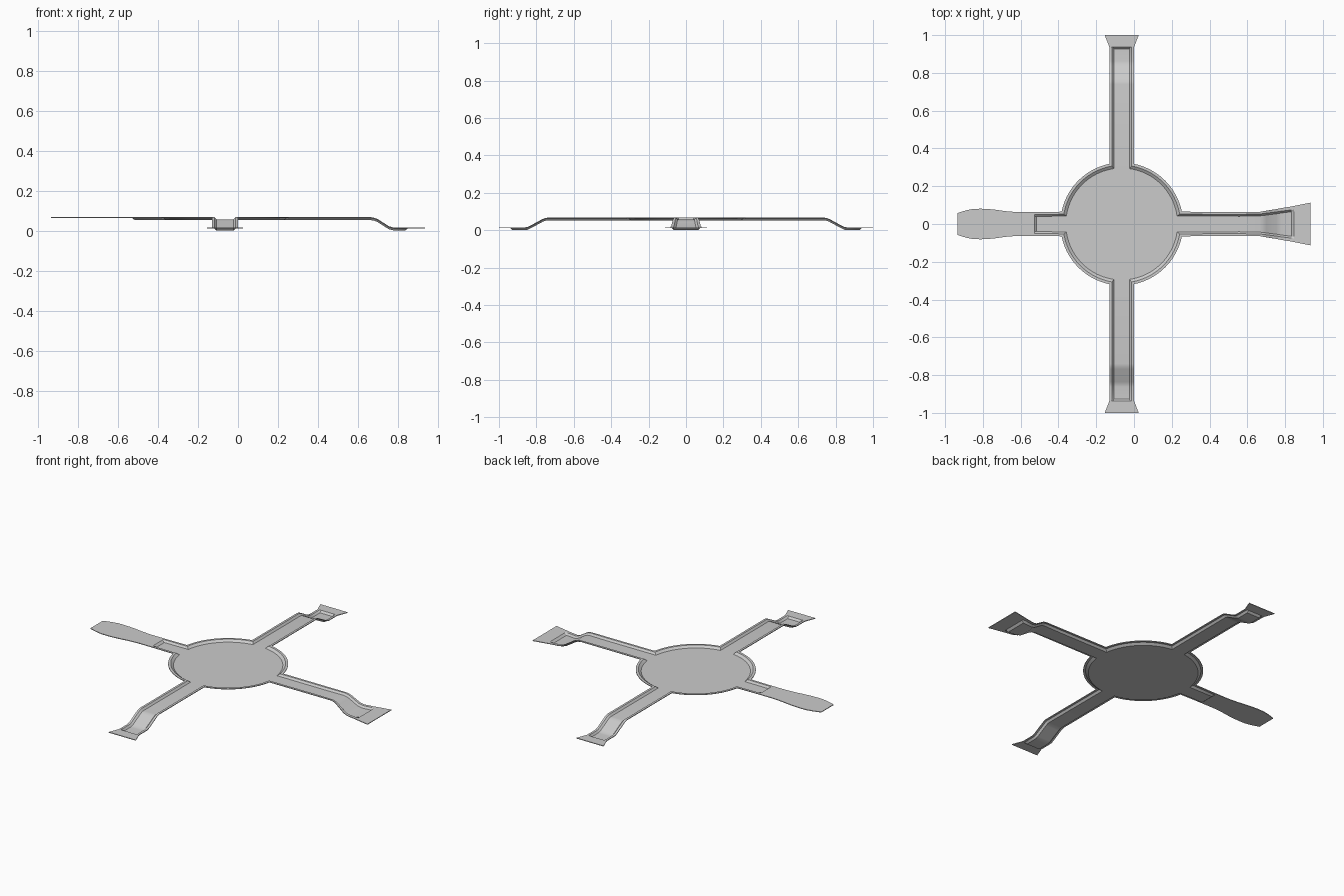
import bpy, bmesh
from math import sin, cos, asin, sqrt, pi
from mathutils import Vector

if "Cube" in bpy.data.objects:
    bpy.data.objects.remove(bpy.data.objects["Cube"])

CX = -0.065                      # hub centre on x
TOP, DROP, DEPTH = 0.067, 0.052, 0.011
RADII = (0.325, 0.311, 0.296)    # rim edge, wall top, wall foot
WIDTHS = (0.065, 0.052, 0.042)   # same three lines along an arm
SEG = 20

bm = bmesh.new()


def face(points):
    """Add one upward facing sheet face."""
    f = bm.faces.new([bm.verts.new(p) for p in points])
    f.normal_update()
    if f.normal.z < 0:
        f.normal_flip()


def place(r, side, z, angle):
    return Vector((CX + r * cos(angle) - side * sin(angle),
                   r * sin(angle) + side * cos(angle), z))


def level(k, drop=0, depth=1):
    return TOP - DROP * drop - (DEPTH * depth if k == 2 else 0)


def arm(angle, stations):
    """Sweep the channel section; station = (r, half widths, drop, depth)."""
    order = [(-1, 0), (-1, 1), (-1, 2), (1, 2), (1, 1), (1, 0)]
    rows = [[place(sqrt(RADII[k] ** 2 - WIDTHS[k] ** 2), s * WIDTHS[k], level(k), angle)
             for s, k in order]]
    for r, w, drop, depth in stations:
        rows.append([place(r, s * w[k], level(k, drop, depth), angle) for s, k in order])
    for a, b in zip(rows, rows[1:]):
        for i in range(5):
            face((a[i], b[i], b[i + 1], a[i + 1]))


def widths(w, inner=None):
    inner = inner or w - 0.013
    return (w, inner, inner - 0.010)


# Hub: four quarter rims with a step down to the round floor
floor = []
for q in range(4):
    arcs = []
    for k in range(3):
        gap = asin(WIDTHS[k] / RADII[k])
        arcs.append([place(RADII[k], 0, level(k),
                           q * pi / 2 + gap + (pi / 2 - 2 * gap) * i / SEG)
                     for i in range(SEG + 1)])
    for a, b in zip(arcs, arcs[1:]):
        for i in range(SEG):
            face((a[i], a[i + 1], b[i + 1], b[i]))
    floor += arcs[2]
face(floor)

# Two matching arms with a cranked foot and a flared tab
W = widths(0.065)
foot = [(0.74, W, 0, 1), (0.752, W, 0.03, 1), (0.768, W, 0.15, 1), (0.835, W, 0.85, 1),
        (0.85, W, 0.97, 1), (0.862, W, 1, 1), (0.927, W, 1, 1),
        (0.938, widths(0.066), 1, 0), (1.0, widths(0.09), 1, 0)]
for angle in (pi / 2, -pi / 2):
    arm(angle, foot)

# Right arm: widens over the crank into a broad tab
arm(0, [(x - CX, widths(w, inner), drop, depth) for x, w, inner, drop, depth in (
    (0.56, 0.064, 0.051, 0, 1), (0.665, 0.064, 0.053, 0, 1),
    (0.685, 0.067, 0.055, 0.07, 1), (0.70, 0.070, 0.057, 0.2, 1),
    (0.755, 0.079, 0.064, 0.87, 1), (0.78, 0.084, 0.068, 1, 1),
    (0.835, 0.093, 0.075, 1, 1), (0.848, 0.096, 0.076, 1, 0),
    (0.935, 0.113, 0.09, 1, 0))])

# Left arm: channel stops early, flat rounded handle beyond
arm(pi, [(CX - x, widths(w), 0, depth) for x, w, depth in (
    (-0.515, 0.063, 1), (-0.528, 0.063, 0), (-0.62, 0.063, 0), (-0.68, 0.068, 0),
    (-0.73, 0.075, 0), (-0.77, 0.079, 0), (-0.81, 0.081, 0), (-0.85, 0.080, 0),
    (-0.89, 0.072, 0), (-0.935, 0.058, 0))])

bmesh.ops.remove_doubles(bm, verts=bm.verts, dist=0.0002)
mesh = bpy.data.meshes.new("pressed_cross_plate")
bm.to_mesh(mesh)
bm.free()
plate = bpy.data.objects.new("pressed_cross_plate", mesh)
bpy.context.collection.objects.link(plate)

# Thin sheet thickness, then smooth bends with crisp edges
solid = plate.modifiers.new("sheet", 'SOLIDIFY')
solid.thickness = 0.004
solid.offset = -1
bpy.context.view_layer.objects.active = plate
plate.select_set(True)
bpy.ops.object.modifier_apply(modifier=solid.name)
bpy.ops.object.shade_smooth_by_angle(angle=pi / 6)
